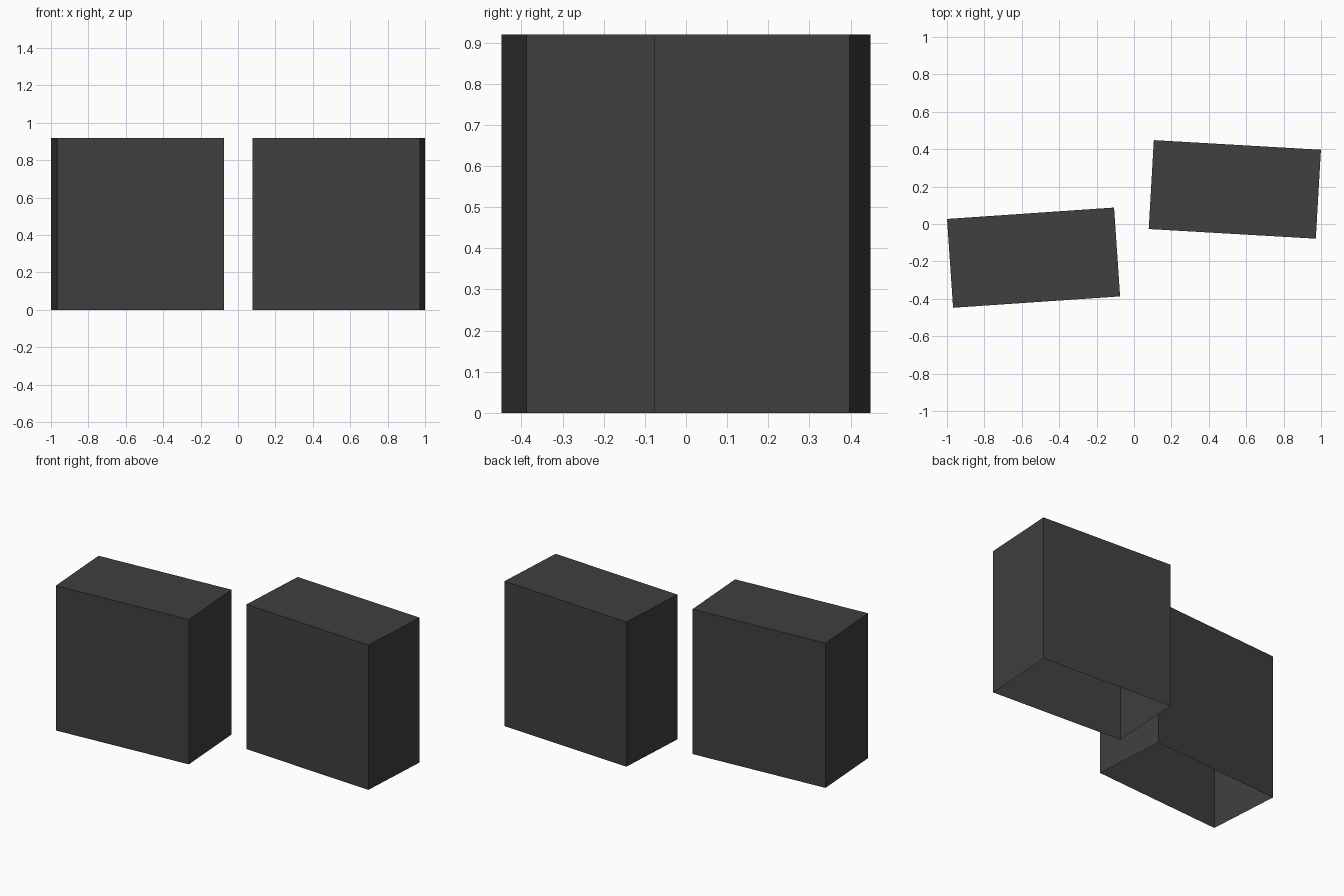
import bpy
import bmesh
from math import radians
from mathutils import Matrix, Vector

cube = bpy.data.objects.get("Cube")
if cube:
    bpy.data.objects.remove(cube, do_unlink=True)

WIDTH, DEPTH, HEIGHT = 0.895, 0.476, 0.92

# Dark grey shared by both boxes
grey = bpy.data.materials.new("dark_grey")
grey.use_nodes = True
colour = (0.05, 0.05, 0.05, 1)
grey.diffuse_color = colour
grey.node_tree.nodes["Principled BSDF"].inputs["Base Color"].default_value = colour


def open_box(name, x, y, angle):
    """Upright box with an open underside, standing on the ground."""
    bm = bmesh.new()
    bmesh.ops.create_cube(bm, size=1)
    bmesh.ops.translate(bm, verts=bm.verts, vec=Vector((0, 0, 0.5)))
    bmesh.ops.transform(bm, verts=bm.verts,
                        matrix=Matrix.Diagonal((WIDTH, DEPTH, HEIGHT, 1)))
    bm.normal_update()
    underside = [f for f in bm.faces if f.normal.z < -0.5]
    bmesh.ops.delete(bm, geom=underside, context='FACES')
    mesh = bpy.data.meshes.new(name)
    bm.to_mesh(mesh)
    bm.free()
    mesh.materials.append(grey)
    obj = bpy.data.objects.new(name, mesh)
    obj.location = (x, y, 0)
    obj.rotation_euler.z = radians(angle)
    bpy.context.collection.objects.link(obj)


# Two staggered boxes, each turned slightly
open_box("right_box", -0.537, -0.18, 3.9)
open_box("left_box", 0.539, 0.185, -3.3)
